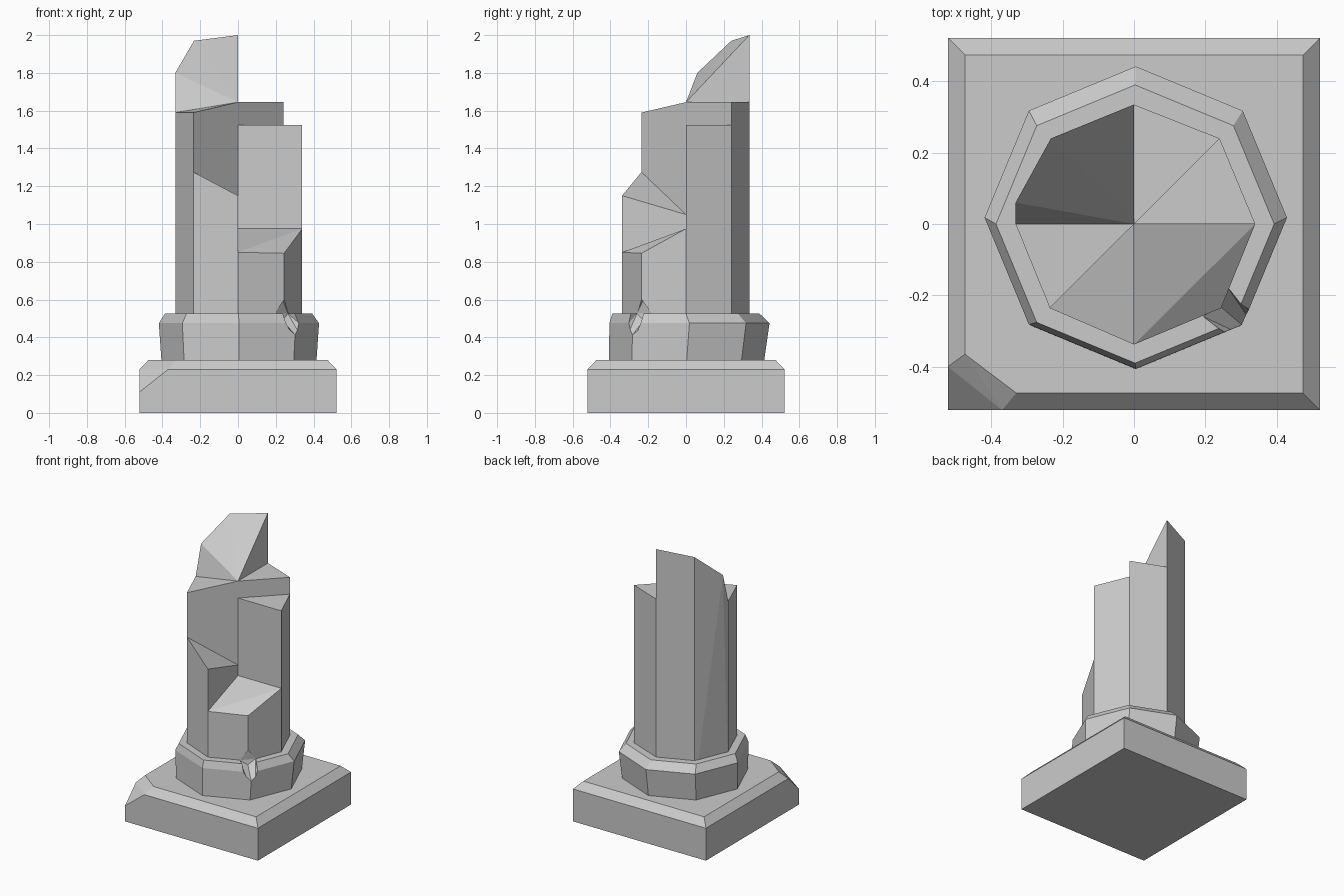
import bpy, bmesh, math

if "Cube" in bpy.data.objects:
    bpy.data.objects.remove(bpy.data.objects["Cube"])


def hull(name, points):
    """Closed convex solid around a few points."""
    bm = bmesh.new()
    for p in points:
        bm.verts.new(p)
    bmesh.ops.convex_hull(bm, input=bm.verts[:])
    loose = [v for v in bm.verts if not v.link_faces]
    bmesh.ops.delete(bm, geom=loose, context='VERTS')
    bmesh.ops.dissolve_limit(bm, angle_limit=math.radians(1),
                             verts=bm.verts[:], edges=bm.edges[:])
    bmesh.ops.recalc_face_normals(bm, faces=bm.faces[:])
    me = bpy.data.meshes.new(name)
    bm.to_mesh(me)
    bm.free()
    ob = bpy.data.objects.new(name, me)
    bpy.context.collection.objects.link(ob)
    return ob


def combine(ob, other, operation):
    m = ob.modifiers.new(operation.lower(), 'BOOLEAN')
    m.operation, m.object, m.solver = operation, other, 'EXACT'
    bpy.context.view_layer.objects.active = ob
    bpy.ops.object.modifier_apply(modifier=m.name)


def octagon(r, cx, cy, z):
    return [(cx + r * math.cos(k * math.pi / 4),
             cy + r * math.sin(k * math.pi / 4), z) for k in range(8)]


# Square plinth with chamfered top and one broken corner
b, t = 0.522, 0.474
plinth = [(x, y, 0) for x in (-b, b) for y in (-b, b)]
for h, z in ((b, 0.23), (t, 0.28)):
    plinth += [(h, -h, z), (h, h, z), (-h, h, z)]
plinth += [(-b, -b, 0.11), (-0.37, -b, 0.23), (-b, -0.40, 0.23),
           (-0.33, -t, 0.28), (-t, -0.365, 0.28)]
hull("plinth", plinth)

# Octagonal collar, flaring then chamfered
collar = hull("collar", octagon(0.41, 0.005, 0.003, 0.27)
              + octagon(0.424, 0.005, 0.018, 0.475)
              + octagon(0.39, 0.003, 0.0, 0.525))

# Broken shaft: sectors of an octagon, each snapped at its own height
rim = [(0.34, 0.0), (0.24, 0.24), (0.0, 0.335), (-0.233, 0.24),
       (-0.332, 0.0), (-0.236, -0.236), (0.0, -0.338), (0.244, -0.236)]
# first spoke, centre height, rim heights
sectors = [(0, 1.525, (1.525, 1.525)),
           (1, 1.645, (1.645, 1.645)),
           (2, 1.645, (2.0, 1.97, 1.59)),
           (4, 1.645, (1.59, 1.59)),
           (5, 1.05, (1.275, 1.15)),
           (6, 0.975, (0.85, 0.845, 0.975))]
shaft = None
for first, mid, heights in sectors:
    pts = [(0, 0, 0.3), (0, 0, mid)]
    for k, z in enumerate(heights):
        x, y = rim[(first + k) % 8]
        pts += [(x, y, 0.3), (x, y, z)]
    if first == 2:
        pts.append((-0.332, 0.06, 1.80))
    part = hull("shaft", pts)
    if shaft is None:
        shaft = part
    else:
        combine(shaft, part, 'UNION')
        bpy.data.objects.remove(part)

# Chip knocked out of the collar corner and shaft edge
chip = hull("chip_cutter", [
    (0.235, -0.225, 0.60), (0.195, -0.26, 0.525), (0.265, -0.18, 0.525),
    (0.305, -0.34, 0.435), (0.37, -0.29, 0.435), (0.235, -0.225, 0.49),
    (0.375, -0.345, 0.33), (0.5, -0.5, 0.6)])
for ob in (collar, shaft):
    combine(ob, chip, 'DIFFERENCE')
bpy.data.objects.remove(chip)
